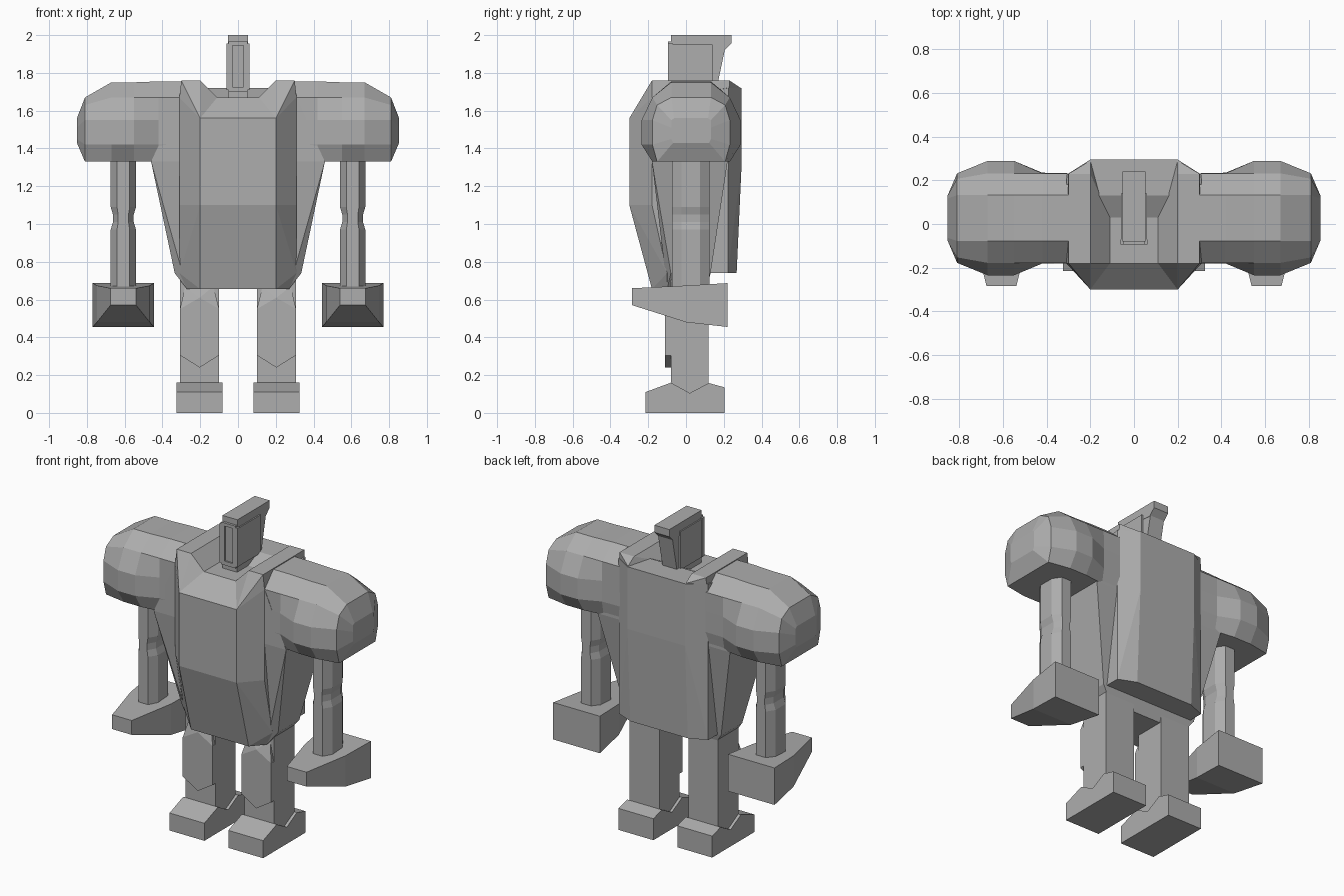
import bpy, bmesh, math

grey = bpy.data.materials.new("plain grey")
grey.diffuse_color = (0.42, 0.42, 0.42, 1)


def finish(name, bm):
    bmesh.ops.recalc_face_normals(bm, faces=bm.faces)
    me = bpy.data.meshes.new(name)
    bm.to_mesh(me)
    bm.free()
    me.materials.append(grey)
    ob = bpy.data.objects.new(name, me)
    bpy.context.collection.objects.link(ob)
    return ob


def hull(name, pts, both=False, side=1):
    """Faceted solid around the points; both adds the points mirrored in x."""
    pts = [(side * x, y, z) for x, y, z in pts]
    if both:
        pts += [(-x, y, z) for x, y, z in pts]
    bm = bmesh.new()
    for p in set(pts):
        bm.verts.new(p)
    res = bmesh.ops.convex_hull(bm, input=bm.verts)
    loose = [v for v in bm.verts if not v.link_faces]
    bmesh.ops.delete(bm, geom=loose, context='VERTS')
    bmesh.ops.dissolve_limit(bm, angle_limit=math.radians(2), verts=bm.verts, edges=bm.edges)
    return finish(name, bm)


def loft(name, rings, side=1):
    """Skin between rings of equal length, with capped ends."""
    bm = bmesh.new()
    vs = [[bm.verts.new((side * x, y, z)) for x, y, z in r] for r in rings]
    n = len(vs[0])
    for a, b in zip(vs, vs[1:]):
        for i in range(n):
            j = (i + 1) % n
            bm.faces.new((a[i], a[j], b[j], b[i]))
    bm.faces.new(vs[0])
    bm.faces.new(vs[-1])
    return finish(name, bm)


def prism(name, profile, x0, x1, side=1):
    """Side profile (y, z) extruded in x."""
    return loft(name, [[(x, y, z) for y, z in profile] for x in (x0, x1)], side)


def box(name, x0, x1, y0, y1, z0, z1, side=1):
    return prism(name, [(y0, z0), (y1, z0), (y1, z1), (y0, z1)], x0, x1, side)


# Torso: tapered core, faceted chest plate and back pack
hull("torso_core", [(.31, -.18, 1.67), (.31, .22, 1.67), (.46, -.18, 1.33), (.46, .22, 1.33),
                    (.41, -.14, 1.10), (.41, .185, 1.10), (.335, -.08, .74), (.335, .13, .74),
                    (.27, -.1, .655), (.27, .11, .655)], both=True)
hull("chest_plate", [(.20, -.30, 1.56), (.31, -.18, 1.56), (.11, -.18, 1.67), (.11, .1, 1.67),
                     (.20, -.30, 1.10), (.31, -.18, 1.10), (.20, -.18, .655), (.27, -.1, .655),
                     (.31, -.1, .74), (.31, .1, 1.56), (.27, .1, .655)], both=True)
hull("back_pack", [(.20, .295, 1.72), (.31, .225, 1.72), (.16, .13, 1.72), (.31, .10, 1.70),
                   (.20, .295, 1.33), (.31, .225, 1.33), (.20, .268, 1.10), (.31, .222, 1.10),
                   (.20, .268, .74), (.31, .222, .74), (.31, .10, .74)], both=True)
# Sloped ramp behind the neck
hull("neck_ramp", [(.11, .03, 1.67), (.16, .13, 1.72), (.16, .13, 1.6), (.11, .03, 1.6)], both=True)

for s, tag in ((1, "right"), (-1, "left")):
    # Raised collar beside the neck notch
    hull("collar_" + tag, [(.11, -.18, 1.67), (.20, -.18, 1.76), (.30, -.18, 1.76), (.31, -.18, 1.67),
                           (.20, -.30, 1.56), (.31, -.18, 1.56), (.11, .03, 1.67), (.20, .13, 1.76),
                           (.30, .23, 1.76), (.20, .23, 1.76), (.31, .225, 1.6), (.2, .29, 1.72),
                           (.2, .2, 1.6)], side=s)

    # Shoulder: rings along x, each listing half width and height pairs
    sections = [
        (.29, [(.105, 1.755), (.205, 1.67), (.205, 1.55), (.205, 1.42), (.19, 1.33)]),
        (.42, [(.105, 1.755), (.205, 1.67), (.208, 1.55), (.208, 1.42), (.19, 1.33)]),
        (.55, [(.105, 1.75), (.205, 1.67), (.262, 1.55), (.262, 1.42), (.205, 1.33)]),
        (.67, [(.105, 1.75), (.205, 1.67), (.262, 1.55), (.262, 1.42), (.205, 1.33)]),
        (.81, [(.105, 1.67), (.18, 1.63), (.205, 1.55), (.205, 1.42), (.18, 1.33)]),
        (.853, [(.09, 1.56), (.105, 1.55), (.105, 1.51), (.105, 1.45), (.095, 1.43)]),
    ]
    loft("shoulder_" + tag,
         [[(x, .027 + h, z) for h, z in r] + [(x, .027 - h, z) for h, z in reversed(r)]
          for x, r in sections], s)

    # Forearm: eight-sided column pinched at the elbow
    arm = []
    for z, w in ((.66, .067), (.97, .067), (1.01, .055), (1.05, .055), (1.09, .067), (1.36, .067)):
        oct_ = [(w, .05), (w * .5, .10), (-w * .5, .10), (-w, .05),
                (-w, -.05), (-w * .5, -.10), (w * .5, -.10), (w, -.05)]
        arm.append([(.607 + a, .025 + b, z) for a, b in oct_])
    loft("forearm_" + tag, arm, s)

    # Wedge hand, narrow at the front
    loft("hand_" + tag, [[(.607 - w, y, lo), (.607 + w, y, lo), (.607 + w, y, hi), (.607 - w, y, hi)]
                         for y, w, lo, hi in ((-.285, .068, .57, .66), (0, .14, .48, .674),
                                              (.22, .162, .455, .687))], s)

    # Leg with a pointed lower end
    prism("leg_" + tag, [(-.08, .14), (.02, .10), (.12, .14), (.12, .72), (-.08, .72)], .10, .307, s)
    # Chevron knee guard whose top leans back into the leg
    knee = [(.10, .305), (.203, .24), (.307, .305), (.307, .55), (.203, .61), (.10, .55)]
    loft("knee_guard_" + tag, [[(x, y, z) for x, z in knee] for y in (-.11, -.07)], s)
    hull("thigh_" + tag, [(.10, -.11, .55), (.203, -.11, .61), (.307, -.11, .55), (.13, -.08, .67),
                          (.28, -.08, .67), (.10, -.07, .53), (.307, -.07, .53)], side=s)
    # Foot
    prism("foot_" + tag, [(-.215, 0), (.205, 0), (.205, .135), (.12, .158), (.02, .105),
                          (-.08, .16), (-.215, .11)], .083, .325, s)

# Head: slim wedge, top cap and framed visor
hull("head", [(.05, -.08, 1.66), (.05, .15, 1.66), (.05, .16, 1.76), (.05, .205, 1.92),
              (.05, .21, 1.96), (.05, -.08, 1.96)], both=True)
hull("head_cap", [(.052, -.08, 2.0), (.052, .24, 2.0), (.052, .24, 1.955), (.052, .20, 1.915),
                  (.052, -.08, 1.95)], both=True)
for s, tag in ((1, "right"), (-1, "left")):
    box("visor_post_" + tag, .028, .062, -.095, -.07, 1.71, 1.955, s)
    box("head_side_" + tag, .045, .06, -.08, .14, 1.71, 1.95, s)
box("visor_top", -.05, .05, -.095, -.07, 1.945, 1.965)
box("visor_bottom", -.05, .05, -.095, -.07, 1.70, 1.725)
box("visor_slit", -.03, .03, -.085, -.07, 1.72, 1.95)
